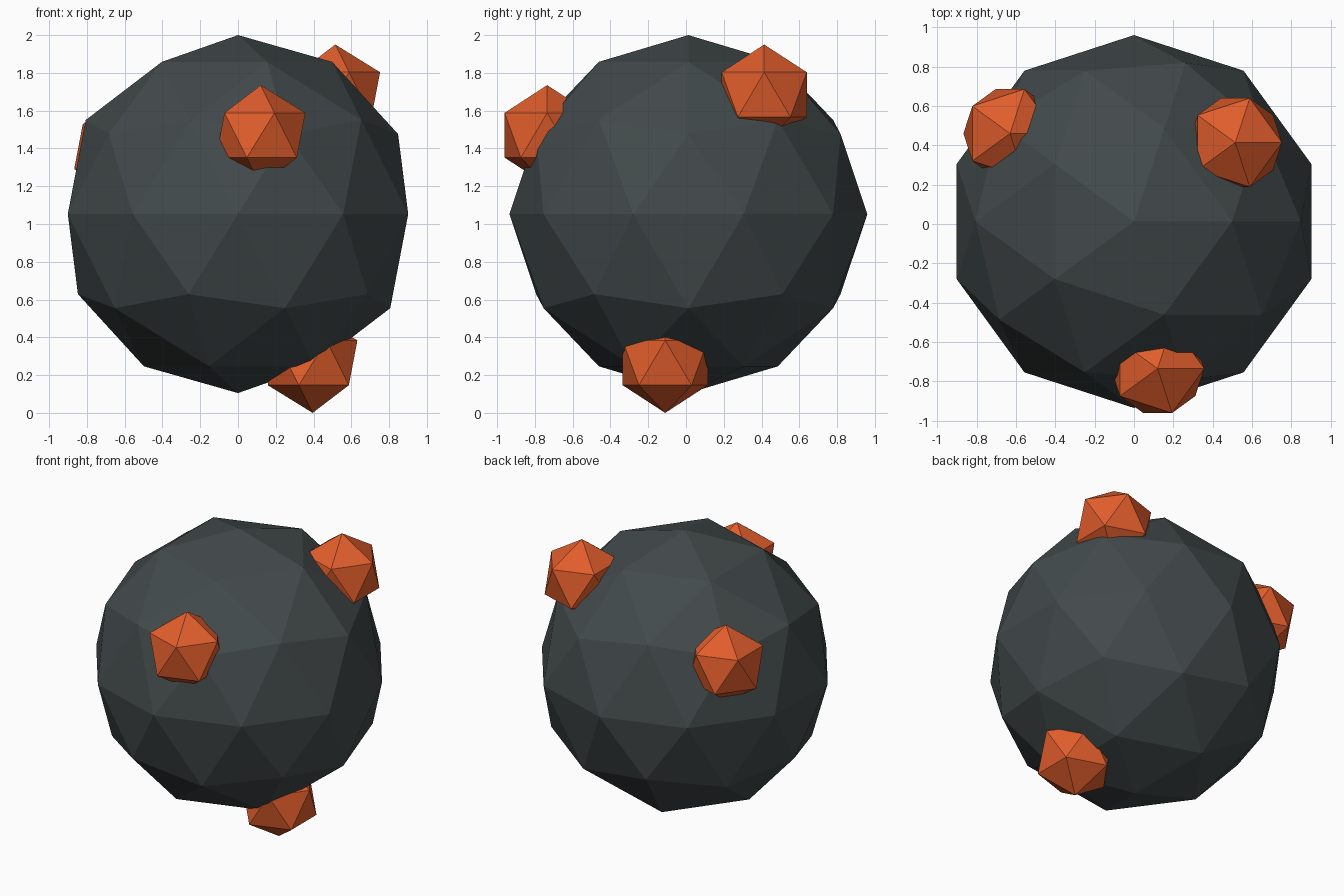
import bpy

if "Cube" in bpy.data.objects:
    bpy.data.objects.remove(bpy.data.objects["Cube"])


def material(name, color):
    mat = bpy.data.materials.new(name)
    mat.diffuse_color = color
    mat.use_nodes = True
    mat.node_tree.nodes["Principled BSDF"].inputs["Base Color"].default_value = mat.diffuse_color
    return mat


def faceted_ball(name, center, radius, subdivisions, mat):
    bpy.ops.mesh.primitive_ico_sphere_add(
        subdivisions=subdivisions, radius=radius, location=center)
    ball = bpy.context.object
    ball.name = name
    ball.data.materials.append(mat)
    bpy.ops.object.shade_flat()
    return ball


stone = material("dark_stone", (0.055, 0.068, 0.07, 1))
ember = material("orange_ember", (0.75, 0.11, 0.025, 1))

# Large low-poly boulder
faceted_ball("boulder", (0, 0.0125, 1.0525), 0.9475, 2, stone)

# Orange nodules half sunk into its surface
nodules = {
    "front_nodule": (0.12, -0.735, 1.47),
    "back_right_nodule": (0.515, 0.414, 1.685),
    "bottom_nodule": (0.395, -0.11, 0.265),
    "back_left_nodule": (-0.63, 0.46, 1.41),
}
for name, center in nodules.items():
    faceted_ball(name, center, 0.265, 1, ember)
